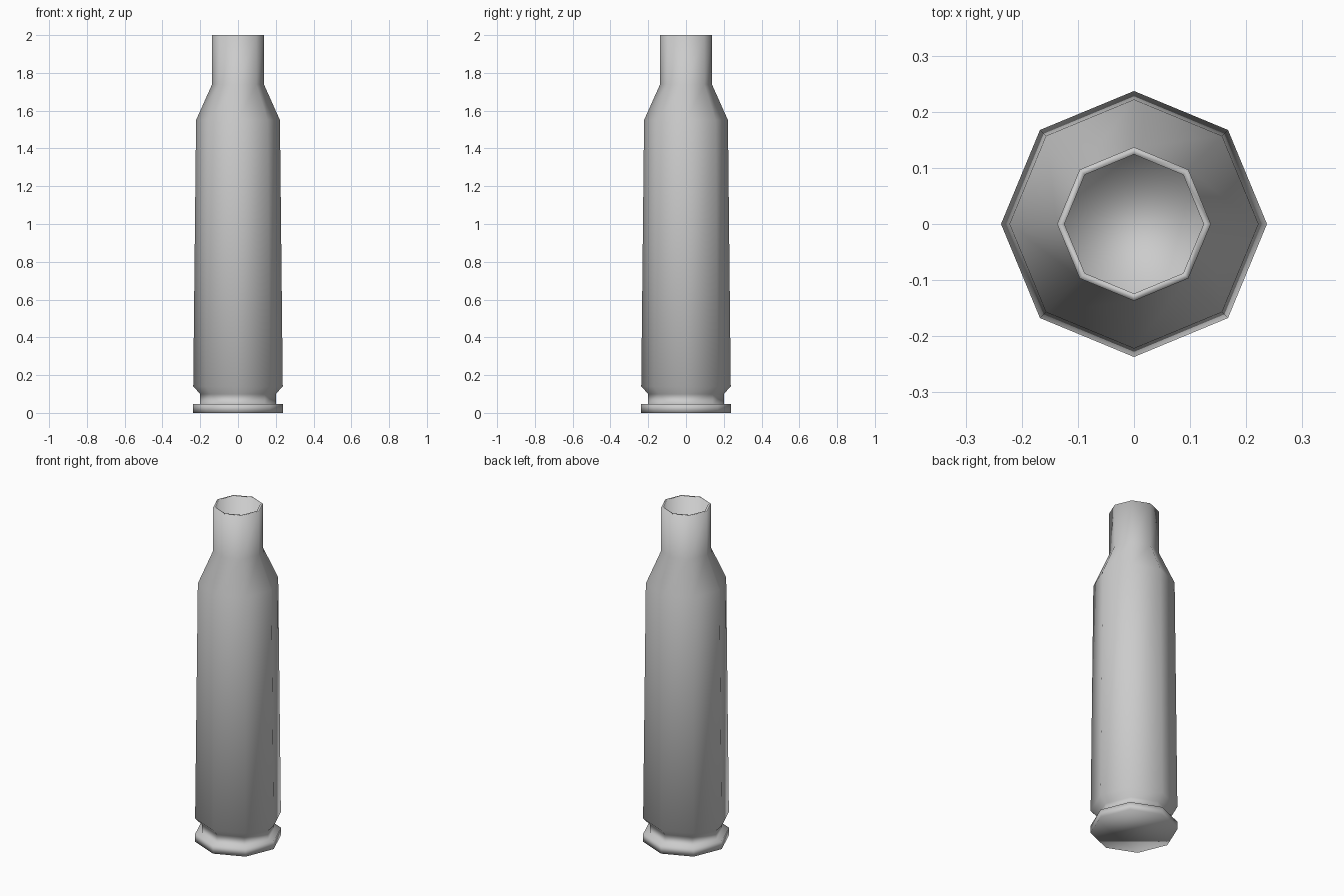
import bpy, bmesh
from math import cos, sin, pi

if "Cube" in bpy.data.objects:
    bpy.data.objects.remove(bpy.data.objects["Cube"])

SIDES = 8

# (radius, height): rim, extraction groove, tapered body, shoulder, neck, lip, bore
profile = [
    (0.237, 0.0), (0.237, 0.047),
    (0.20, 0.047), (0.20, 0.10),
    (0.237, 0.14), (0.222, 1.55),
    (0.137, 1.74), (0.137, 2.0),
    (0.124, 2.0), (0.124, 0.15),
]

bm = bmesh.new()
rings = [[bm.verts.new((r * cos(2 * pi * i / SIDES), r * sin(2 * pi * i / SIDES), z))
          for i in range(SIDES)] for r, z in profile]

# Walls between neighbouring rings
for low, high in zip(rings, rings[1:]):
    for i in range(SIDES):
        j = (i + 1) % SIDES
        bm.faces.new((low[i], low[j], high[j], high[i]))

# Base and bore floor
bm.faces.new(rings[0][::-1])
bm.faces.new(rings[-1])
bmesh.ops.recalc_face_normals(bm, faces=bm.faces)
for f in bm.faces:
    f.smooth = True

mesh = bpy.data.meshes.new("cartridge_case")
bm.to_mesh(mesh)
bm.free()
bpy.context.collection.objects.link(bpy.data.objects.new("cartridge_case", mesh))
